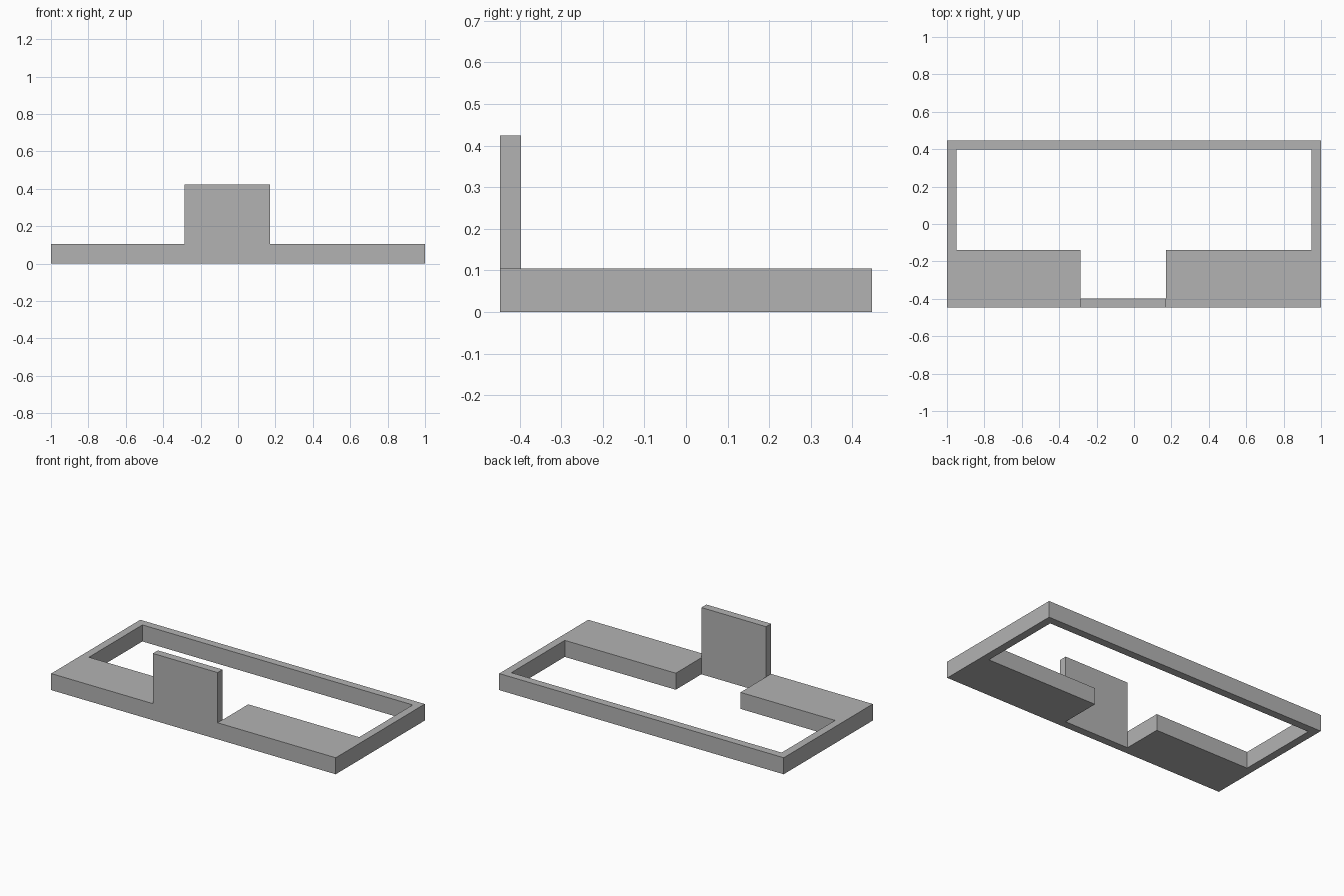
import bpy
import bmesh

cube = bpy.data.objects.get("Cube")
if cube:
    bpy.data.objects.remove(cube, do_unlink=True)

# Plain grey material
grey = bpy.data.materials.new("plain_grey")
grey.use_nodes = True
colour = (0.45, 0.45, 0.45, 1)
grey.diffuse_color = colour
grey.node_tree.nodes["Principled BSDF"].inputs["Base Color"].default_value = colour

# Plan lines: outer edge, rim, notch and ledge limits
xs = [-1, -0.95, -0.285, 0.17, 0.95, 1]
ys = [-0.447, -0.397, -0.14, 0.397, 0.447]
frame_height, panel_height = 0.105, 0.424

# Floor plan, front row first: # is solid, P carries the upright panel
plan = ["##P##",
        "##.##",
        "#...#",
        "#####"]

bm = bmesh.new()
verts = {}


def corner(i, j):
    if (i, j) not in verts:
        verts[i, j] = bm.verts.new((xs[i], ys[j], 0))
    return verts[i, j]


for j, row in enumerate(plan):
    for i, cell in enumerate(row):
        if cell != ".":
            bm.faces.new([corner(i, j), corner(i + 1, j),
                          corner(i + 1, j + 1), corner(i, j + 1)])


def raise_faces(faces, height, keep):
    """Extrude faces straight up to the given height."""
    result = bmesh.ops.extrude_face_region(bm, geom=faces, use_keep_orig=keep)
    for v in result["geom"]:
        if isinstance(v, bmesh.types.BMVert):
            v.co.z = height
    return [f for f in result["geom"] if isinstance(f, bmesh.types.BMFace)]


# Low frame with its two front ledges
top = raise_faces(bm.faces[:], frame_height, True)

# Upright panel grown from the thin front strip
strip = [f for f in top
         if xs[2] < f.calc_center_median().x < xs[3]
         and f.calc_center_median().y < ys[1]]
raise_faces(strip, panel_height, False)
bmesh.ops.delete(bm, geom=[f for f in strip if f.is_valid], context="FACES_ONLY")

# Merge coplanar faces and point normals outward
bmesh.ops.recalc_face_normals(bm, faces=bm.faces[:])
bmesh.ops.dissolve_limit(bm, angle_limit=0.01, verts=bm.verts[:], edges=bm.edges[:])

mesh = bpy.data.meshes.new("frame_with_panel")
bm.to_mesh(mesh)
bm.free()
mesh.materials.append(grey)
frame = bpy.data.objects.new("frame_with_panel", mesh)
bpy.context.collection.objects.link(frame)
